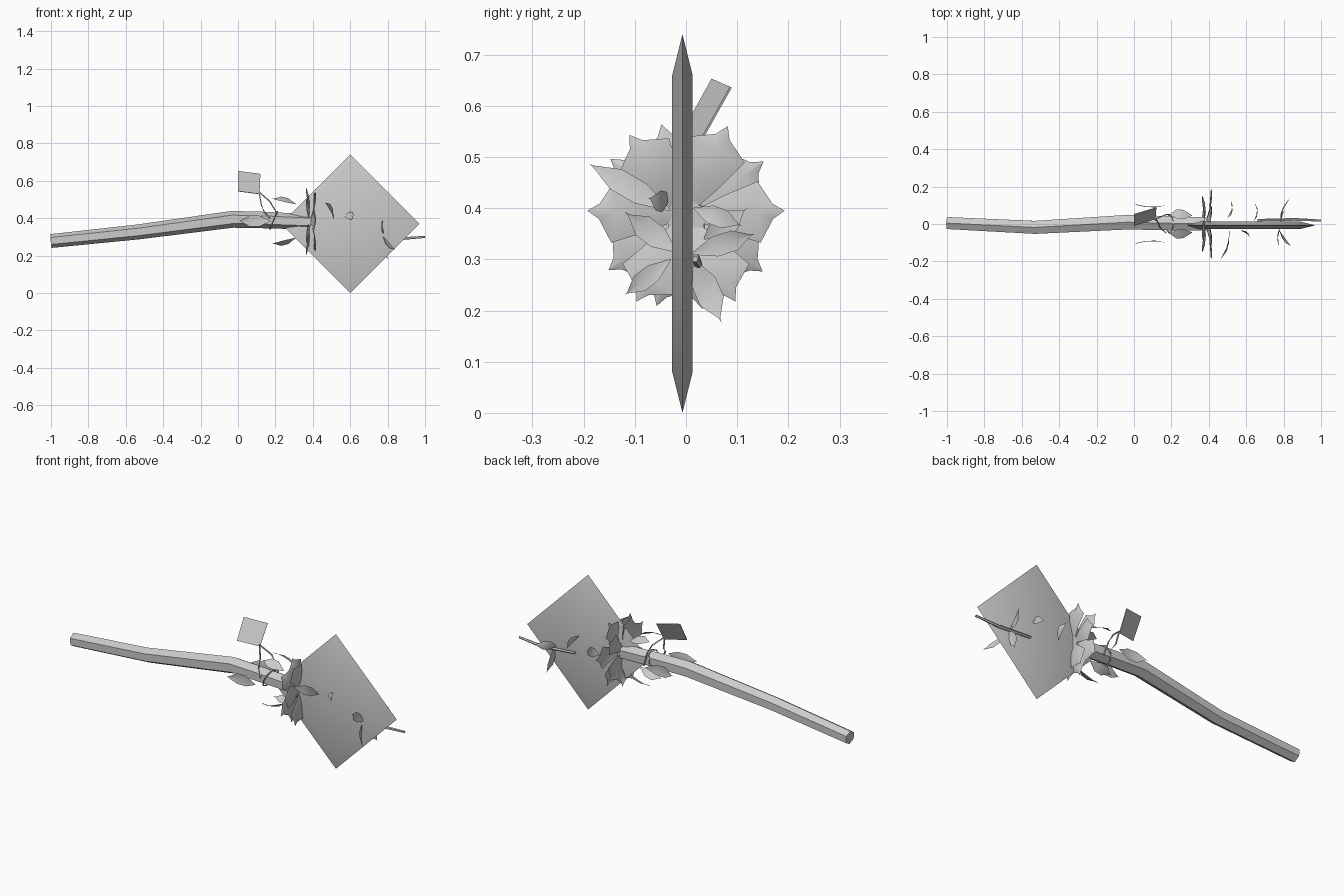
import bpy, math
from mathutils import Vector as V

if "Cube" in bpy.data.objects:
    bpy.data.objects.remove(bpy.data.objects["Cube"])


def mesh(name, verts, faces, smooth=True):
    me = bpy.data.meshes.new(name)
    me.from_pydata([tuple(v) for v in verts], [], faces)
    me.update()
    ob = bpy.data.objects.new(name, me)
    bpy.context.collection.objects.link(ob)
    if smooth:
        bpy.ops.object.select_all(action='DESELECT')
        ob.select_set(True)
        bpy.context.view_layer.objects.active = ob
        bpy.ops.object.shade_smooth_by_angle(angle=math.radians(30))
    return ob


def tube(name, path, radii, sides):
    # faceted tube swept along a path, with end caps
    pts = [V(p) for p in path]
    verts, faces, n = [], [], len(pts)
    for i, p in enumerate(pts):
        d = (pts[min(i + 1, n - 1)] - pts[max(i - 1, 0)]).normalized()
        up = V((0, 0, 1)) if abs(d.z) < 0.8 else V((0, 1, 0))
        u = d.cross(up).normalized()
        w = u.cross(d)
        for k in range(sides):
            a = math.tau * k / sides + math.pi / sides
            verts.append(p + (u * math.cos(a) + w * math.sin(a)) * radii[i])
    for i in range(n - 1):
        for k in range(sides):
            j = (k + 1) % sides
            faces.append((i * sides + k, i * sides + j, (i + 1) * sides + j, (i + 1) * sides + k))
    faces += [tuple(range(sides))[::-1], tuple(range((n - 1) * sides, n * sides))]
    return mesh(name, verts, faces)


PETAL = [(0, .15), (.35, .6), (.72, 1), (1, .25)]
LEAF = [(0, .05), (.35, .9), (.65, .9), (1, .05)]


def leaf(name, base, tip, width, normal, bend=0.0, cup=0.0, shape=LEAF):
    # curved blade of three columns from base to tip
    base, tip = V(base), V(tip)
    d = (tip - base).normalized()
    side = d.cross(V(normal)).normalized()
    nrm = side.cross(d)
    verts, faces = [], []
    for t, w in shape:
        c = base.lerp(tip, t) + nrm * bend * 4 * t * (1 - t)
        for s in (-1, 0, 1):
            trim = -d * 0.2 * width * abs(s) if t == 1 else V()
            verts.append(c + side * s * w * width / 2 + nrm * cup * abs(s) * w + trim)
    for i in range(len(shape) - 1):
        for k in (0, 1):
            a = i * 3 + k
            faces.append((a, a + 1, a + 4, a + 3))
    return mesh(name, verts, faces)


# Bent hexagonal handle
tube("handle", [(-1, .005, .278), (-.53, -.018, .327), (-.03, .01, .394),
                (.15, .005, .39), (.39, 0, .38)], [.037, .04, .045, .044, .041], 6)

# Square diamond blade with thin bevelled rim
verts, faces = [], []
for r, y in ((.29, -.02), (.37, 0), (.29, .02)):
    for k in range(4):
        a = k * math.pi / 2
        verts.append((.6 + r * math.cos(a), -.007 + y, .37 + r * math.sin(a)))
for i in (0, 4):
    for k in range(4):
        j = (k + 1) % 4
        faces.append((i + k, i + 4 + k, i + 4 + j, i + j))
faces += [(0, 1, 2, 3), (11, 10, 9, 8)]
mesh("blade", verts, faces)

# Open blossom: a front and a back ring of petals
for ring, angles, rad, bx, tx, width in (
        ("front", (3, 65, 125, 177, 240, 300), .193, .385, .415, .12),
        ("back", (35, 105, 143, 215, 252, 280, 324), .185, .375, .365, .11)):
    for i, deg in enumerate(angles):
        a = math.radians(deg)
        o = V((0, math.cos(a), math.sin(a)))
        c = V((0, 0, .385))
        leaf(f"{ring}_petal_{i}", c + o * .015 + V((bx, 0, 0)),
             c + o * rad + V((tx, 0, 0)), width, (1, 0, 0), .014, -.01, PETAL)

# Leaves behind the blossom, mirrored across the handle
for s in (-1, 1):
    leaf("side_leaf", (.175, s * .1, .385), (0, s * .105, .385), .065, (0, s, 0), -.014 * s * s, .004)
    leaf("upper_leaf", (.31, s * .045, .475), (.18, s * .05, .505), .06, (0, s * .5, 1), .012)
    leaf("lower_leaf", (.31, s * .045, .295), (.18, s * .05, .262), .06, (0, s * .5, -1), .012)

# Drifting petals beside the blade: base, tip, width, bend
drift = [((.51, -.03, .395), (.465, -.19, .487), .05, .012),
         ((.57, -.035, .41), (.625, -.075, .42), .045, .006),
         ((.78, -.02, .315), (.775, -.12, .393), .05, -.012),
         ((.775, -.03, .3), (.84, -.12, .23), .04, -.012),
         ((.5, .035, .34), (.52, .12, .40), .05, .012),
         ((.64, .015, .4), (.65, .11, .365), .04, .012),
         ((.78, .01, .31), (.83, .135, .35), .045, -.015),
         ((.79, .015, .3), (.8, .07, .175), .055, -.012)]
for i, (b, t, w, bend) in enumerate(drift):
    leaf(f"drifting_petal_{i}", b, t, w, (1, 0, 0), bend, .004)

# Twig lying along the back of the blade
tube("twig", [(.66, .02, .305), (.86, .024, .29), (1, .018, .3)], [.007, .008, .006], 5)

# Thin paper tag
tag = [V(p) for p in ((0, .05, .653), (.12, .086, .637), (.115, .026, .53), (0, -.01, .545))]
off = (tag[1] - tag[0]).cross(tag[3] - tag[0]).normalized() * .004
mesh("tag", tag + [p + off for p in tag],
     [(0, 1, 2, 3), (7, 6, 5, 4)] + [(k, k + 4, (k + 1) % 4 + 4, (k + 1) % 4) for k in range(4)], False)

# Tag strings and the cord looped around the handle
tube("tag_string_back", [(.113, .025, .54), (.17, .05, .49), (.2, .05, .44), (.225, .045, .36)], [.004] * 4, 4)
tube("tag_string_front", [(.113, .025, .54), (.125, .015, .47), (.14, -.02, .435), (.17, -.047, .40)], [.004] * 4, 4)
loop = []
for k in range(9):
    a = math.tau * k / 8
    loop.append((.19 + .02 * math.sin(a), .048 * math.cos(a), .388 + .048 * math.sin(a)))
tube("tag_cord", loop, [.004] * 9, 4)
